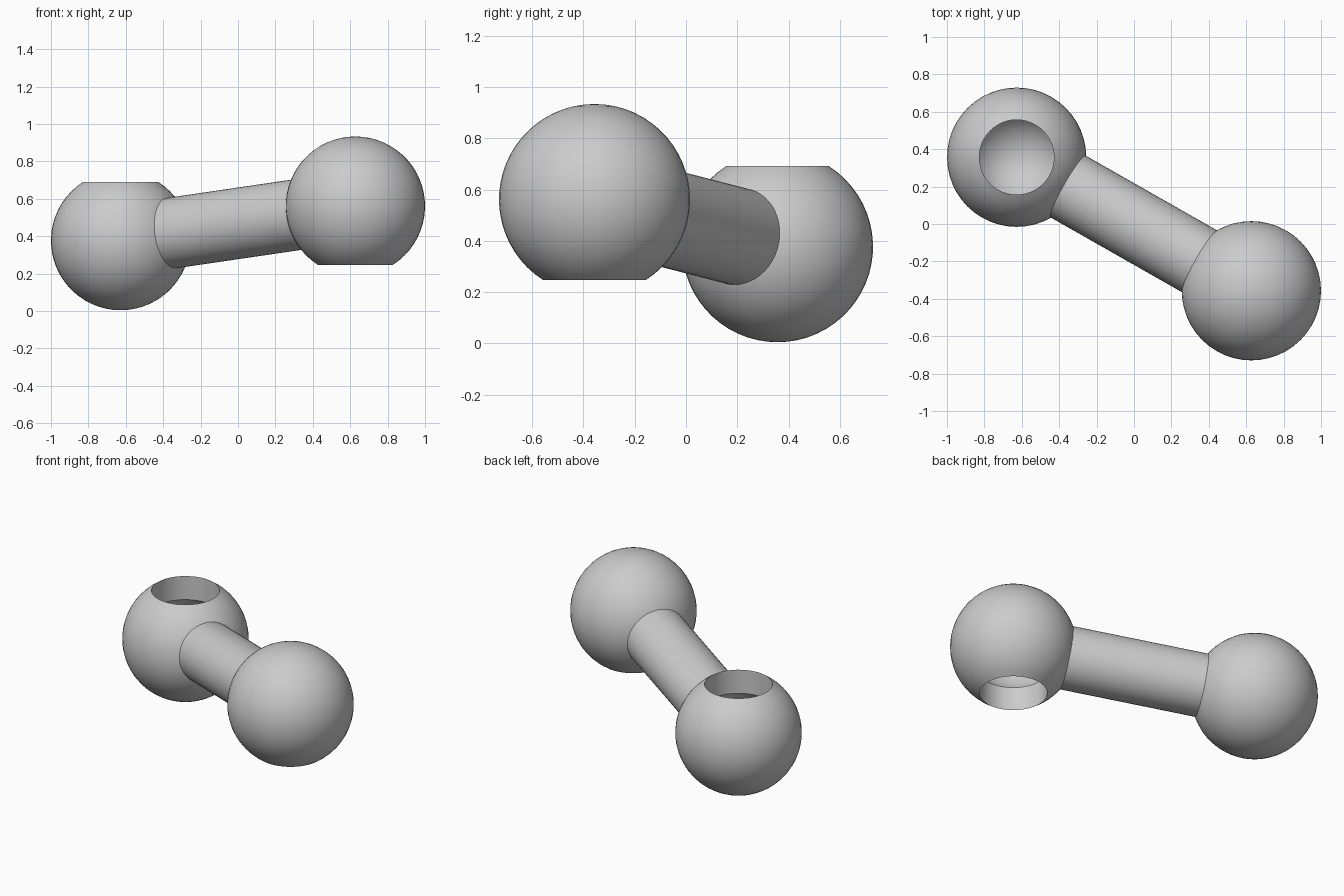
import bpy
import bmesh
from math import sin, cos, pi, asin, sqrt, radians
from mathutils import Vector, Matrix

if "Cube" in bpy.data.objects:
    bpy.data.objects.remove(bpy.data.objects["Cube"], do_unlink=True)

BALL_R = 0.3725     # outer shell
CAVITY_R = 0.257    # hollow inside
BORE_R = 0.2        # round opening
ROD_R = 0.19
SEGMENTS = 48

grey = bpy.data.materials.new("plain grey")
grey.use_nodes = True
colour = (0.6, 0.6, 0.6, 1)
grey.diffuse_color = colour
grey.node_tree.nodes["Principled BSDF"].inputs["Base Color"].default_value = colour


def finish(name, bm):
    """Turn a bmesh into a smooth, sharp-edged grey object."""
    bmesh.ops.recalc_face_normals(bm, faces=bm.faces)
    mesh = bpy.data.meshes.new(name)
    bm.to_mesh(mesh)
    bm.free()
    mesh.materials.append(grey)
    obj = bpy.data.objects.new(name, mesh)
    bpy.context.collection.objects.link(obj)
    bpy.ops.object.select_all(action="DESELECT")
    obj.select_set(True)
    bpy.context.view_layer.objects.active = obj
    bpy.ops.object.shade_smooth_by_angle(angle=radians(30))
    return obj


def arc(radius, steps):
    """Half profile of a ball, from its bottom pole up to the bore edge."""
    end = pi - asin(BORE_R / radius)
    return [Vector((radius * sin(end * i / steps), 0, -radius * cos(end * i / steps)))
            for i in range(steps + 1)]


def socket_ball(name, centre, flip):
    """Hollow ball with a cylindrical opening on top, or below when flipped."""
    bm = bmesh.new()
    points = arc(BALL_R, 24) + arc(CAVITY_R, 20)[::-1]
    verts = [bm.verts.new(p) for p in points]
    edges = [bm.edges.new(pair) for pair in zip(verts, verts[1:])]
    bmesh.ops.spin(bm, geom=verts + edges, cent=(0, 0, 0), axis=(0, 0, 1),
                   angle=2 * pi, steps=SEGMENTS, use_duplicate=False)
    bmesh.ops.remove_doubles(bm, verts=bm.verts, dist=0.0005)
    obj = finish(name, bm)
    obj.location = centre
    obj.rotation_euler.x = pi if flip else 0
    return obj


# Two matching sockets, one opening up and one opening down
middle = Vector((0, 0, 0.469))
offset = Vector((0.6275, -0.357, 0.092))
socket_ball("upward_socket", middle - offset, False)
socket_ball("downward_socket", middle + offset, True)

# Rod between the sockets, ending inside the shell walls
bm = bmesh.new()
bmesh.ops.create_cone(bm, cap_ends=True, segments=SEGMENTS, radius1=ROD_R, radius2=ROD_R,
                      depth=2 * (offset.length - 0.28))
rod = finish("connecting_rod", bm)
rod.matrix_world = (Matrix.Translation(middle)
                    @ offset.to_track_quat("Z", "Y").to_matrix().to_4x4())
